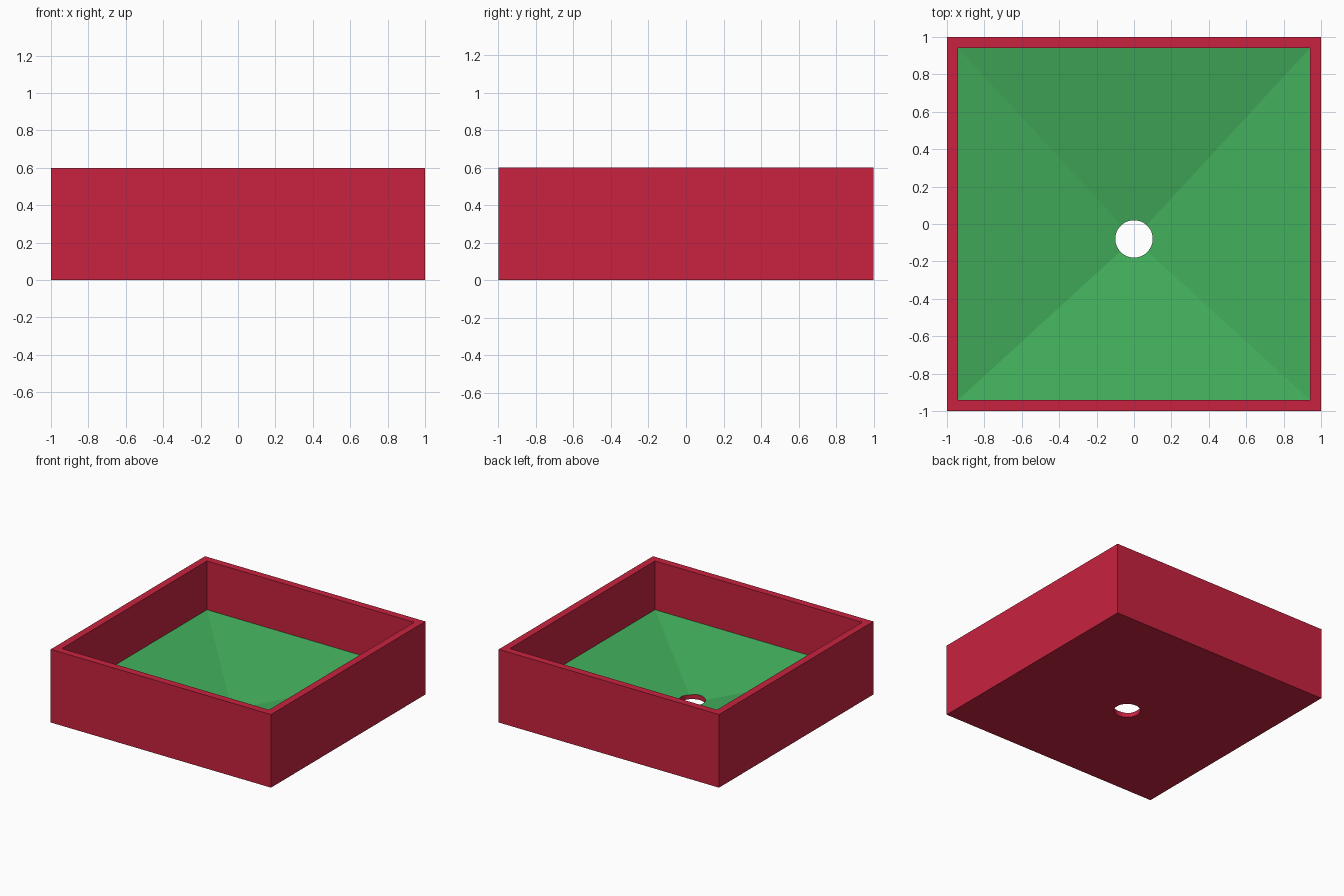
import bpy, bmesh

if "Cube" in bpy.data.objects:
    bpy.data.objects.remove(bpy.data.objects["Cube"])

H, INNER, EDGE_Z = 0.6, 0.94, 0.2      # height, inner half width, floor height at walls
DRAIN = (0.0, -0.08)                   # drain centre
LOW_Z, DRAIN_R = 0.02, 0.1


def material(name, rgb):
    m = bpy.data.materials.new(name)
    m.diffuse_color = (*rgb, 1)
    m.use_nodes = True
    m.node_tree.nodes["Principled BSDF"].inputs["Base Color"].default_value = m.diffuse_color
    return m


MATS = [material("crimson", (0.578, 0.016, 0.05)),
        material("leaf_green", (0.054, 0.423, 0.105))]


def make(name, bm):
    bmesh.ops.recalc_face_normals(bm, faces=bm.faces)
    me = bpy.data.meshes.new(name)
    bm.to_mesh(me)
    bm.free()
    for m in MATS:
        me.materials.append(m)
    ob = bpy.data.objects.new(name, me)
    bpy.context.collection.objects.link(ob)
    return ob


# outer block
bm = bmesh.new()
bmesh.ops.create_cube(bm, size=2)
for v in bm.verts:
    v.co.z = (v.co.z + 1) * H / 2
tray = make("basin_tray", bm)

# cavity cutter: straight walls, four green slopes falling to the drain
bm = bmesh.new()
corners = [(-INNER, -INNER), (INNER, -INNER), (INNER, INNER), (-INNER, INNER)]
top = [bm.verts.new((x, y, 1)) for x, y in corners]
low = [bm.verts.new((x, y, EDGE_Z)) for x, y in corners]
tip = bm.verts.new((*DRAIN, LOW_Z))
bm.faces.new(top)
for i in range(4):
    j = (i + 1) % 4
    bm.faces.new((low[i], low[j], top[j], top[i]))
    bm.faces.new((low[j], low[i], tip)).material_index = 1
cavity = make("cavity_cutter", bm)

# drain cutter
bm = bmesh.new()
bmesh.ops.create_cone(bm, cap_ends=True, segments=48, radius1=DRAIN_R, radius2=DRAIN_R, depth=1)
bmesh.ops.translate(bm, verts=bm.verts, vec=(*DRAIN, 0))
drain = make("drain_cutter", bm)

# cut both and bake the result
for cutter in (cavity, drain):
    cutter.hide_render = True
    mod = tray.modifiers.new(cutter.name, 'BOOLEAN')
    mod.operation, mod.solver, mod.object = 'DIFFERENCE', 'EXACT', cutter
    bpy.context.view_layer.objects.active = tray
    bpy.ops.object.modifier_apply(modifier=mod.name)
    bpy.data.objects.remove(cutter)

# smooth the round drain wall, keep all other edges sharp
bpy.ops.object.select_all(action='DESELECT')
tray.select_set(True)
bpy.context.view_layer.objects.active = tray
bpy.ops.object.shade_smooth_by_angle(angle=0.14)
